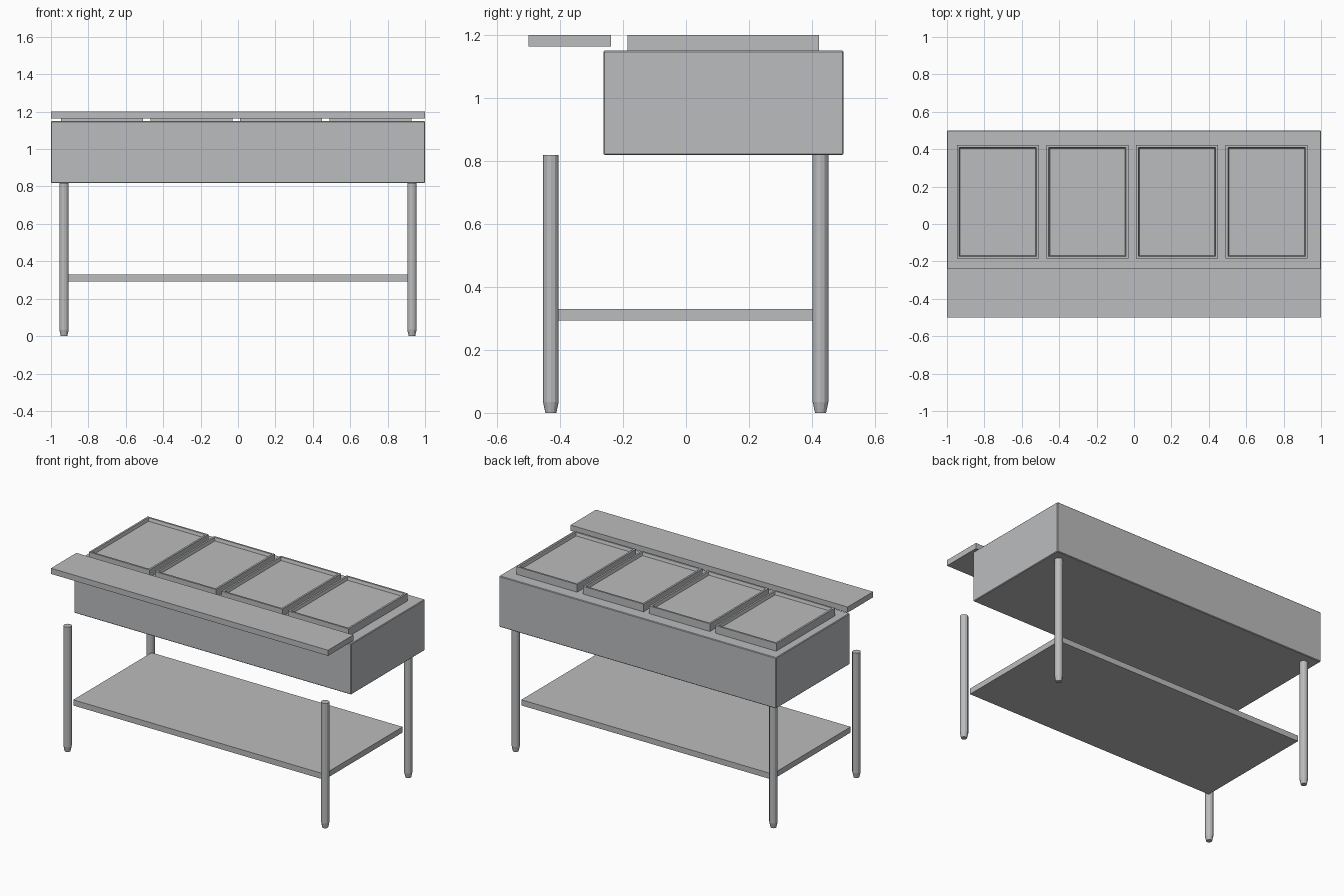
import bpy
import bmesh
from mathutils import Matrix, Vector

cube = bpy.data.objects.get("Cube")
if cube:
    bpy.data.objects.remove(cube, do_unlink=True)

# Single brushed steel colour
steel = bpy.data.materials.new("steel_grey")
steel.use_nodes = True
STEEL = (0.5, 0.505, 0.515, 1)
steel.diffuse_color = STEEL
steel.node_tree.nodes["Principled BSDF"].inputs["Base Color"].default_value = STEEL


def add_object(name, bm):
    mesh = bpy.data.meshes.new(name)
    bm.normal_update()
    bm.to_mesh(mesh)
    bm.free()
    mesh.materials.append(steel)
    obj = bpy.data.objects.new(name, mesh)
    bpy.context.collection.objects.link(obj)
    return obj


def box_mesh(low, high):
    low, high = Vector(low), Vector(high)
    bm = bmesh.new()
    place = Matrix.Translation((low + high) / 2) @ Matrix.Diagonal((high - low).to_4d())
    place[3][3] = 1
    bmesh.ops.create_cube(bm, size=1, matrix=place)
    return bm


# Cabinet body with slightly softened edges
body = add_object("cabinet_body", box_mesh((-1, -0.262, 0.818), (1, 0.5, 1.15)))
bevel = body.modifiers.new("edge_bevel", "BEVEL")
bevel.width = 0.004
bevel.segments = 1

# Serving board along the front, and the low shelf between the legs
add_object("serving_board", box_mesh((-1, -0.5, 1.163), (1, -0.238, 1.2)))
add_object("lower_shelf", box_mesh((-0.906, -0.404, 0.293), (0.906, 0.403, 0.33)))

# Four food wells: raised frames with a shallow sloped recess
for i in range(4):
    x = -0.728 + i * 0.479
    bm = box_mesh((x - 0.219, -0.185, 1.15), (x + 0.219, 0.422, 1.2))
    top = max(bm.faces, key=lambda f: f.calc_center_median().z)
    bmesh.ops.inset_region(bm, faces=[top], thickness=0.017)
    bmesh.ops.inset_region(bm, faces=[top], thickness=0.008, depth=0)
    bmesh.ops.translate(bm, verts=top.verts, vec=(0, 0, -0.02))
    add_object(f"food_well_{i + 1}", bm)


# Tubular legs with tapered feet
def leg(name, x, y):
    bm = bmesh.new()
    height, foot, radius = 0.818, 0.035, 0.025
    bmesh.ops.create_cone(bm, cap_ends=True, segments=12, radius1=radius,
                          radius2=radius, depth=height - foot,
                          matrix=Matrix.Translation((x, y, (height + foot) / 2)))
    base = min(bm.faces, key=lambda f: f.calc_center_median().z)
    foot_face = bmesh.ops.extrude_discrete_faces(bm, faces=[base])["faces"][0]
    for v in foot_face.verts:
        v.co = (x + (v.co.x - x) * 0.7, y + (v.co.y - y) * 0.7, 0)
    add_object(name, bm)


for side, x in (("left", 0.93), ("right", -0.93)):
    for end, y in (("front", -0.429), ("back", 0.427)):
        leg(f"{end}_{side}_leg", x, y)
